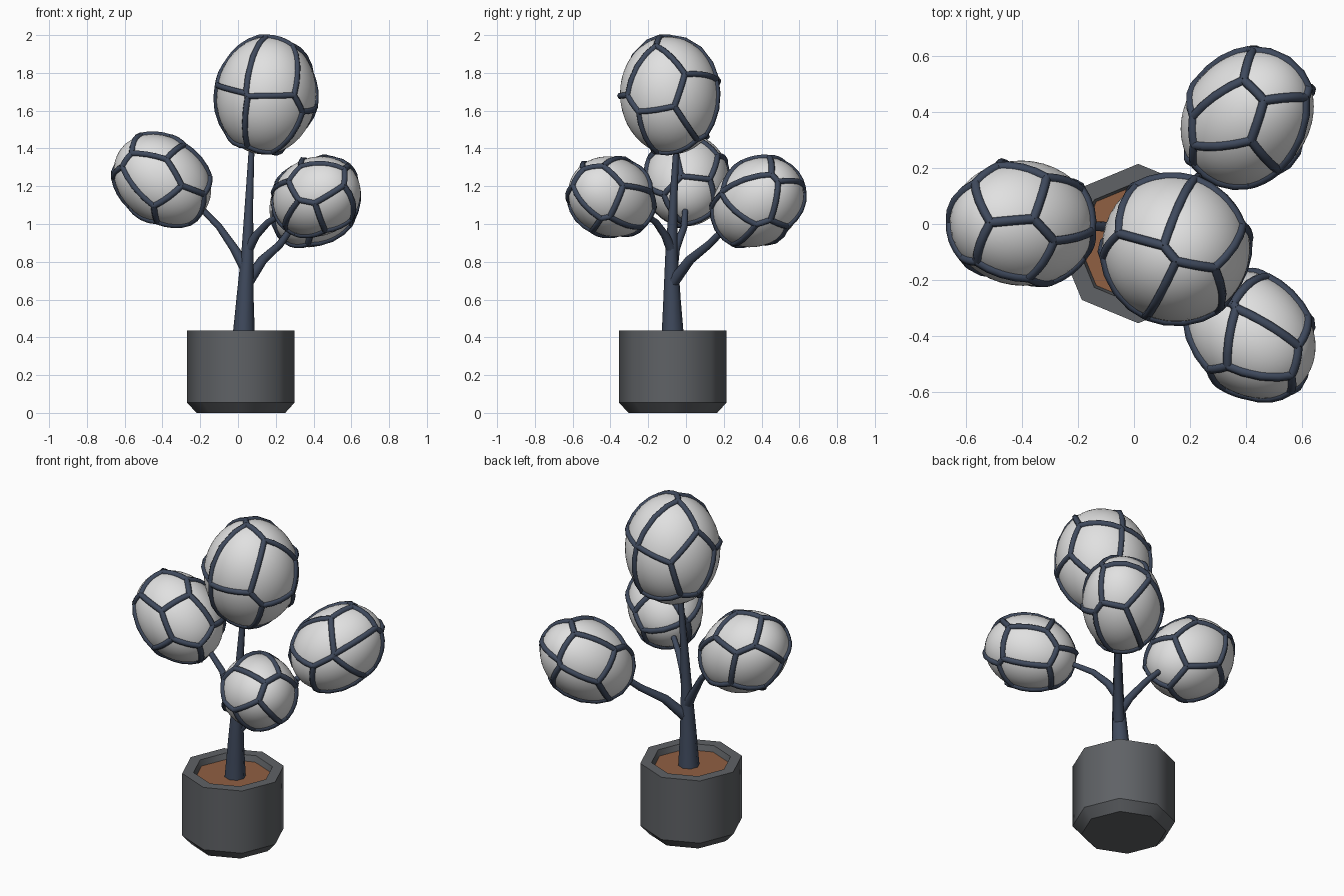
import bpy, bmesh, math
from mathutils import Vector, Matrix

if "Cube" in bpy.data.objects:
    bpy.data.objects.remove(bpy.data.objects["Cube"])


def material(name, rgb):
    m = bpy.data.materials.new(name)
    m.diffuse_color = (*rgb, 1)
    m.use_nodes = True
    m.node_tree.nodes["Principled BSDF"].inputs["Base Color"].default_value = m.diffuse_color
    return m


BARK = material("dark blue bark", (0.05, 0.068, 0.11))
LEAF = material("pale foliage", (0.75, 0.75, 0.75))
POT = material("grey pot", (0.115, 0.122, 0.132))
SOIL = material("brown soil", (0.28, 0.115, 0.055))


def finish(bm, name, mat):
    bmesh.ops.recalc_face_normals(bm, faces=bm.faces)
    me = bpy.data.meshes.new(name)
    bm.to_mesh(me)
    bm.free()
    me.materials.append(mat)
    ob = bpy.data.objects.new(name, me)
    bpy.context.collection.objects.link(ob)
    return ob


def skin(rings, name, mat, sharp_rings=False):
    """Bridge rings of points into a closed smooth tube."""
    bm = bmesh.new()
    vs = [[bm.verts.new(p) for p in r] for r in rings]
    n = len(vs[0])
    for a, b in zip(vs, vs[1:]):
        for i in range(n):
            bm.faces.new((a[i], a[(i + 1) % n], b[(i + 1) % n], b[i])).smooth = True
    bm.faces.new(vs[0])
    bm.faces.new(vs[-1])
    if sharp_rings:
        for e in bm.edges:
            if abs(e.verts[0].co.z - e.verts[1].co.z) < 1e-5:
                e.smooth = False
    return finish(bm, name, mat)


def ring(c, r, n=8, d=(0, 0, 1)):
    q = Vector((0, 0, 1)).rotation_difference(Vector(d))
    return [Vector(c) + q @ Vector((r * math.cos(2 * math.pi * i / n),
                                    r * math.sin(2 * math.pi * i / n), 0)) for i in range(n)]


def limb(name, pts):
    """Tapered limb through (x, y, z, radius) points."""
    rings = []
    for i, p in enumerate(pts):
        a, b = pts[max(i - 1, 0)], pts[min(i + 1, len(pts) - 1)]
        rings.append(ring(p[:3], p[3], 8, Vector(b[:3]) - Vector(a[:3])))
    skin(rings, name, BARK)


# octagonal pot and soil
PX, PY = 0.015, -0.07
skin([ring((PX, PY, z), r) for r, z in
      [(0.235, 0), (0.285, 0.055), (0.285, 0.435), (0.222, 0.435), (0.205, 0.375)]],
     "pot", POT, True)
skin([ring((PX, PY, z), r) for r, z in [(0.2, 0.378), (0.213, 0.40)]], "soil", SOIL, True)

# trunk and branches
limb("trunk", [(0.03, -0.07, 0.39, 0.06), (0.037, -0.074, 0.6, 0.046), (0.05, -0.077, 0.85, 0.032),
               (0.058, -0.068, 1.1, 0.022), (0.072, -0.052, 1.4, 0.015)])
limb("left_branch", [(0.045, -0.075, 0.76, 0.032), (-0.02, -0.055, 0.87, 0.023),
                     (-0.1, -0.01, 0.985, 0.018), (-0.24, 0, 1.13, 0.014)])
limb("front_branch", [(0.05, -0.075, 0.86, 0.028), (0.095, -0.11, 0.94, 0.022),
                      (0.16, -0.16, 1.01, 0.018), (0.28, -0.26, 1.08, 0.014)])
limb("back_branch", [(0.05, -0.07, 0.69, 0.032), (0.13, 0.02, 0.81, 0.026),
                     (0.22, 0.12, 0.89, 0.021), (0.32, 0.26, 1.03, 0.015)])


def foliage(name, centre, axis, long, wide, seeds):
    """Ellipsoid crown wrapped by veins along the borders of cells around the seeds."""
    d = Vector(axis).normalized()
    c = Vector(centre)
    stretch = Matrix([[(wide if i == j else 0) + (long - wide) * d[i] * d[j]
                       for j in range(3)] for i in range(3)])
    # crown
    bm = bmesh.new()
    bmesh.ops.create_icosphere(bm, subdivisions=4, radius=1)
    for v in bm.verts:
        v.co = c + stretch @ v.co
    for f in bm.faces:
        f.smooth = True
    finish(bm, name + "_crown", LEAF)
    # cell borders are the dual of the seeds' convex hull
    bm = bmesh.new()
    for s in seeds:
        bm.verts.new(Vector(s).normalized())
    bmesh.ops.convex_hull(bm, input=bm.verts)
    bm.normal_update()
    cu = bpy.data.curves.new(name + "_veins", 'CURVE')
    cu.dimensions = '3D'
    cu.bevel_depth = 0.017
    cu.bevel_resolution = 1
    cu.use_fill_caps = True
    for e in bm.edges:
        if len(e.link_faces) != 2:
            continue
        a, b = [f.normal * (1 if f.normal.dot(f.calc_center_median()) > 0 else -1)
                for f in e.link_faces]
        if (a - b).length < 0.02:
            continue
        n = 5
        sp = cu.splines.new('POLY')
        sp.points.add(n - 1)
        for i in range(n):
            u = a.lerp(b, i / (n - 1)).normalized()
            sp.points[i].co = (*(c + stretch @ u), 1)
    bm.free()
    cu.materials.append(BARK)
    ob = bpy.data.objects.new(name + "_veins", cu)
    bpy.context.collection.objects.link(ob)
    bpy.ops.object.select_all(action='DESELECT')
    ob.select_set(True)
    bpy.context.view_layer.objects.active = ob
    bpy.ops.object.convert(target='MESH')
    bpy.ops.object.shade_smooth_by_angle(angle=math.radians(65))


# four crowns
foliage("top", (0.15, -0.085, 1.68), (0.12, -0.1, 1), 0.313, 0.264,
        [(.15, -.8, .55), (.15, -.8, -.6), (-.65, -.45, .6), (-.85, -.4, -.35),
         (.45, .45, .77), (-.35, .7, .6), (.9, -.3, .25), (.75, .65, -.15),
         (.7, -.1, -.7), (-.2, .95, -.25), (-.85, .45, 0), (-.2, .3, -.93)])
foliage("left", (-0.4, 0.003, 1.232), (-.8, .05, .6), 0.276, 0.224,
        [(-.25, -.95, 0), (.65, -.6, .4), (.35, -.65, -.65), (0, -.45, .9),
         (-.1, .5, .85), (.7, .2, .65), (-.8, .05, .6), (-.75, -.45, -.5),
         (.9, .1, -.4), (-.75, .65, -.1), (.3, .95, 0), (-.1, .35, -.93)])
foliage("front", (0.417, -0.395, 1.145), (.7, -.65, .3), 0.256, 0.208,
        [(0, -.2, .97), (.4, .6, .7), (-.7, 0, .7), (-.1, -.85, .45),
         (.9, -.3, .05), (.65, .65, -.35), (.45, -.75, -.45), (-.35, -.6, -.7),
         (-.9, -.35, -.2), (-.3, .9, .3), (-.5, .7, -.5), (.3, .1, -.95)])
foliage("back", (0.405, 0.38, 1.115), (.55, .62, .55), 0.276, 0.22,
        [(-.35, -.05, .93), (.5, -.25, .8), (.4, .6, .7), (-.2, -.75, .6),
         (-.6, .65, .5), (.93, -.2, .1), (.6, .75, 0), (.5, -.65, -.55),
         (-.95, 0, -.1), (-.45, -.75, -.45), (-.2, .8, -.55), (.3, .1, -.95)])
